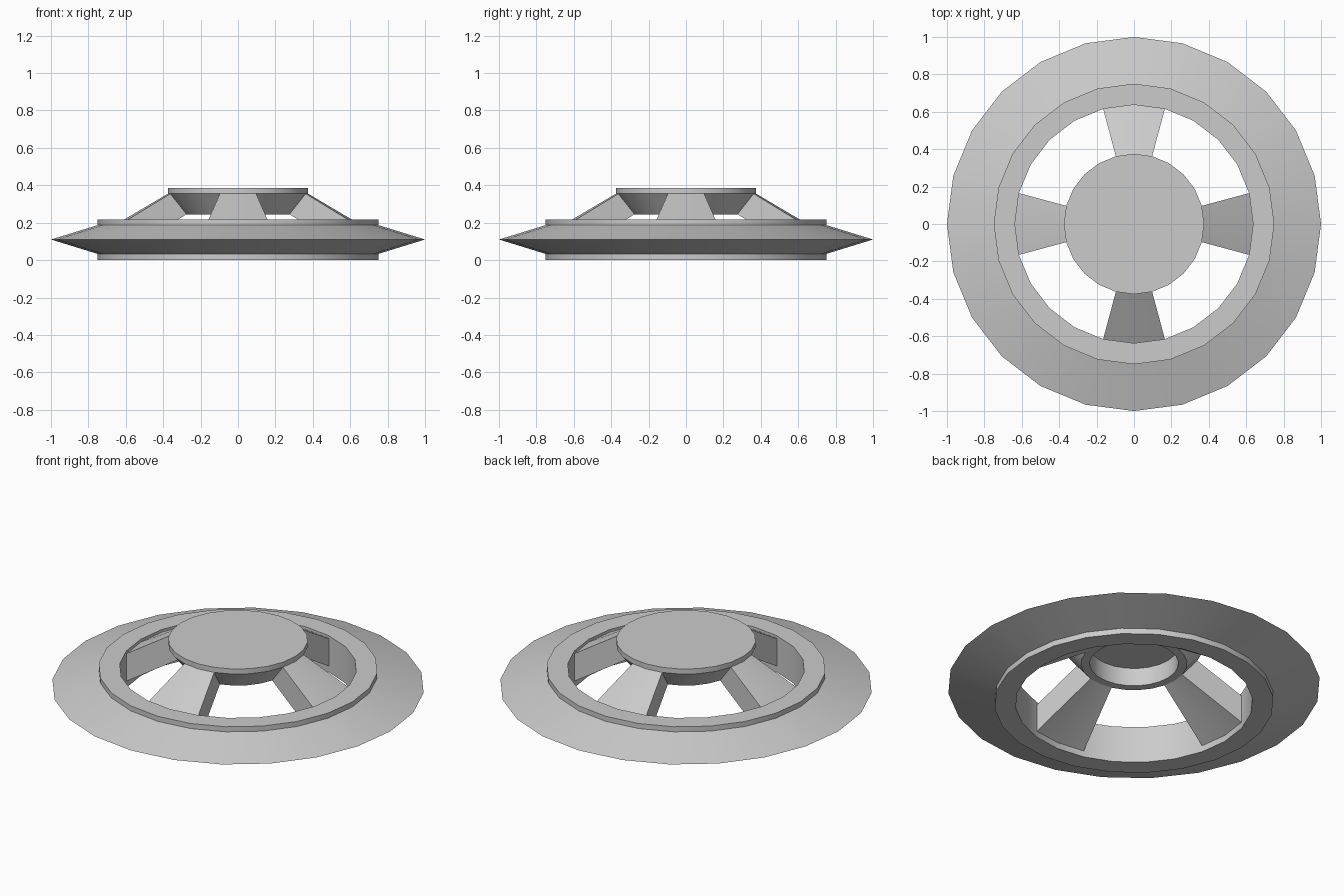
import bpy, bmesh, math

if "Cube" in bpy.data.objects:
    bpy.data.objects.remove(bpy.data.objects["Cube"])

STEP = math.radians(15)  # 24-sided model


def revolve(name, profile, first, last):
    """Sweep a closed (r, z) profile around z between two 15-degree steps."""
    full = last - first == 24
    bm = bmesh.new()
    rings = []
    for i in range(first, last + (0 if full else 1)):
        c, s = math.cos(i * STEP), math.sin(i * STEP)
        if full and i > first:
            rings.append([rings[0][k] if r == 0 else bm.verts.new((r * c, r * s, z))
                          for k, (r, z) in enumerate(profile)])
        else:
            rings.append([bm.verts.new((r * c, r * s, z)) for r, z in profile])
    n = len(profile)
    pairs = list(zip(rings, rings[1:]))
    if full:
        pairs.append((rings[-1], rings[0]))
    for a, b in pairs:
        for k in range(n):
            j = (k + 1) % n
            loop = list(dict.fromkeys([a[k], a[j], b[j], b[k]]))
            if len(loop) > 2:
                bm.faces.new(loop)
    if not full:
        bm.faces.new(rings[0])
        bm.faces.new(rings[-1])
    bmesh.ops.recalc_face_normals(bm, faces=bm.faces)
    mesh = bpy.data.meshes.new(name)
    bm.to_mesh(mesh)
    bm.free()
    obj = bpy.data.objects.new(name, mesh)
    bpy.context.collection.objects.link(obj)
    bpy.ops.object.select_all(action='DESELECT')
    obj.select_set(True)
    bpy.context.view_layer.objects.active = obj
    bpy.ops.object.shade_smooth_by_angle(angle=math.radians(30))
    return obj


# Outer ring with a knife-edged flange
revolve("outer_ring", [(0.637, 0), (0.75, 0), (0.75, 0.033), (1.0, 0.11),
                       (0.75, 0.187), (0.75, 0.217), (0.637, 0.217)], 0, 24)

# Raised hub: flat disc over a tapered, hollow collar
revolve("hub", [(0, 0.385), (0.375, 0.385), (0.375, 0.355), (0.285, 0.245),
                (0.238, 0.245), (0.238, 0.352), (0, 0.352)], 0, 24)

# Four sloping spokes, each spanning two segments
for q in range(4):
    revolve(f"spoke_{q + 1}", [(0.375, 0.355), (0.637, 0.2),
                               (0.637, 0.037), (0.285, 0.245)],
            q * 6 - 1, q * 6 + 1)
